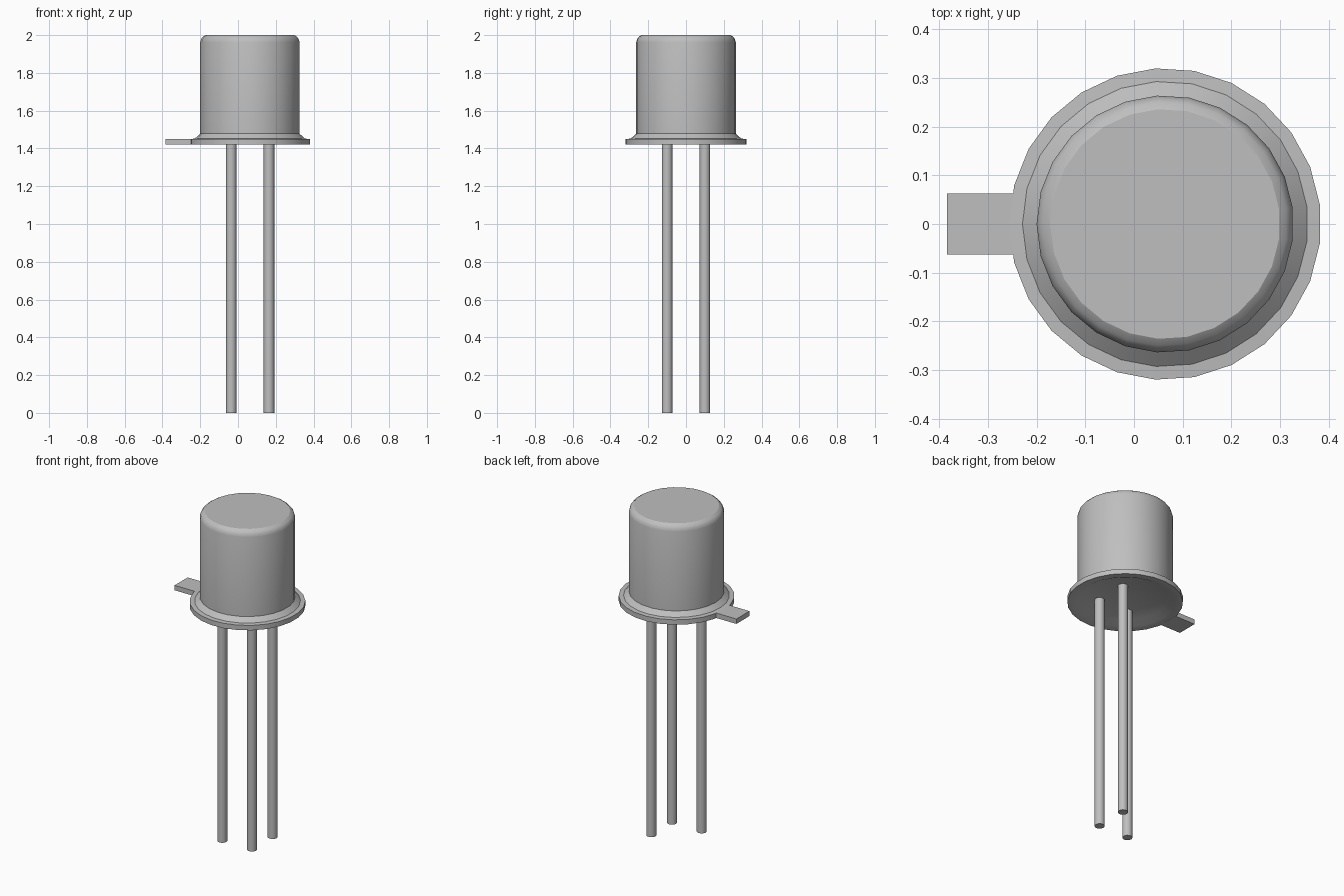
import bpy, bmesh, math

cube = bpy.data.objects.get("Cube")
if cube:
    bpy.data.objects.remove(cube)

metal = bpy.data.materials.new("grey_metal")
metal.use_nodes = True
GREY = (0.52, 0.52, 0.52, 1)
metal.diffuse_color = GREY
metal.node_tree.nodes["Principled BSDF"].inputs["Base Color"].default_value = GREY

CX = 0.064      # axis of the can
SIDES = 25


def finish(name, bm, angle=31):
    bmesh.ops.recalc_face_normals(bm, faces=bm.faces[:])
    mesh = bpy.data.meshes.new(name)
    bm.to_mesh(mesh)
    bm.free()
    mesh.materials.append(metal)
    obj = bpy.data.objects.new(name, mesh)
    bpy.context.collection.objects.link(obj)
    bpy.ops.object.select_all(action='DESELECT')
    obj.select_set(True)
    bpy.context.view_layer.objects.active = obj
    bpy.ops.object.shade_smooth_by_angle(angle=math.radians(angle))
    return obj


def lathe(name, profile, x, y, sides):
    """Closed solid of revolution with flat end caps; one vertex points to -x."""
    bm = bmesh.new()
    rings = []
    for r, z in profile:
        ring = []
        for i in range(sides):
            a = math.pi + math.tau * i / sides
            ring.append(bm.verts.new((x + r * math.cos(a), y + r * math.sin(a), z)))
        rings.append(ring)
    for low, high in zip(rings, rings[1:]):
        for i in range(sides):
            j = (i + 1) % sides
            bm.faces.new((low[i], low[j], high[j], high[i]))
    bm.faces.new(rings[0][::-1])
    bm.faces.new(rings[-1])
    return finish(name, bm)


# Can with its recessed underside, flange, flared foot and rounded top edge
lathe("can_and_flange", [
    (0.23, 1.443), (0.275, 1.422), (0.32, 1.42), (0.32, 1.45),
    (0.293, 1.452), (0.264, 1.478), (0.264, 1.962),
    (0.259, 1.98), (0.25, 1.991), (0.236, 2.0)], CX, 0, SIDES)

# Locating tab on the flange
bm = bmesh.new()
bmesh.ops.create_cube(bm, size=1)
for v in bm.verts:
    v.co.x = -0.384 if v.co.x < 0 else -0.245
    v.co.y *= 0.126
    v.co.z = 1.42 if v.co.z < 0 else 1.45
finish("locating_tab", bm)

# Three wire leads on the corners of a square
for name, sx, sy in (("lead_front_right", -1, -1),
                     ("lead_front_left", 1, -1),
                     ("lead_back_left", 1, 1)):
    lathe(name, [(0.028, 0), (0.028, 1.444)], CX + 0.1 * sx, 0.1 * sy, 16)
